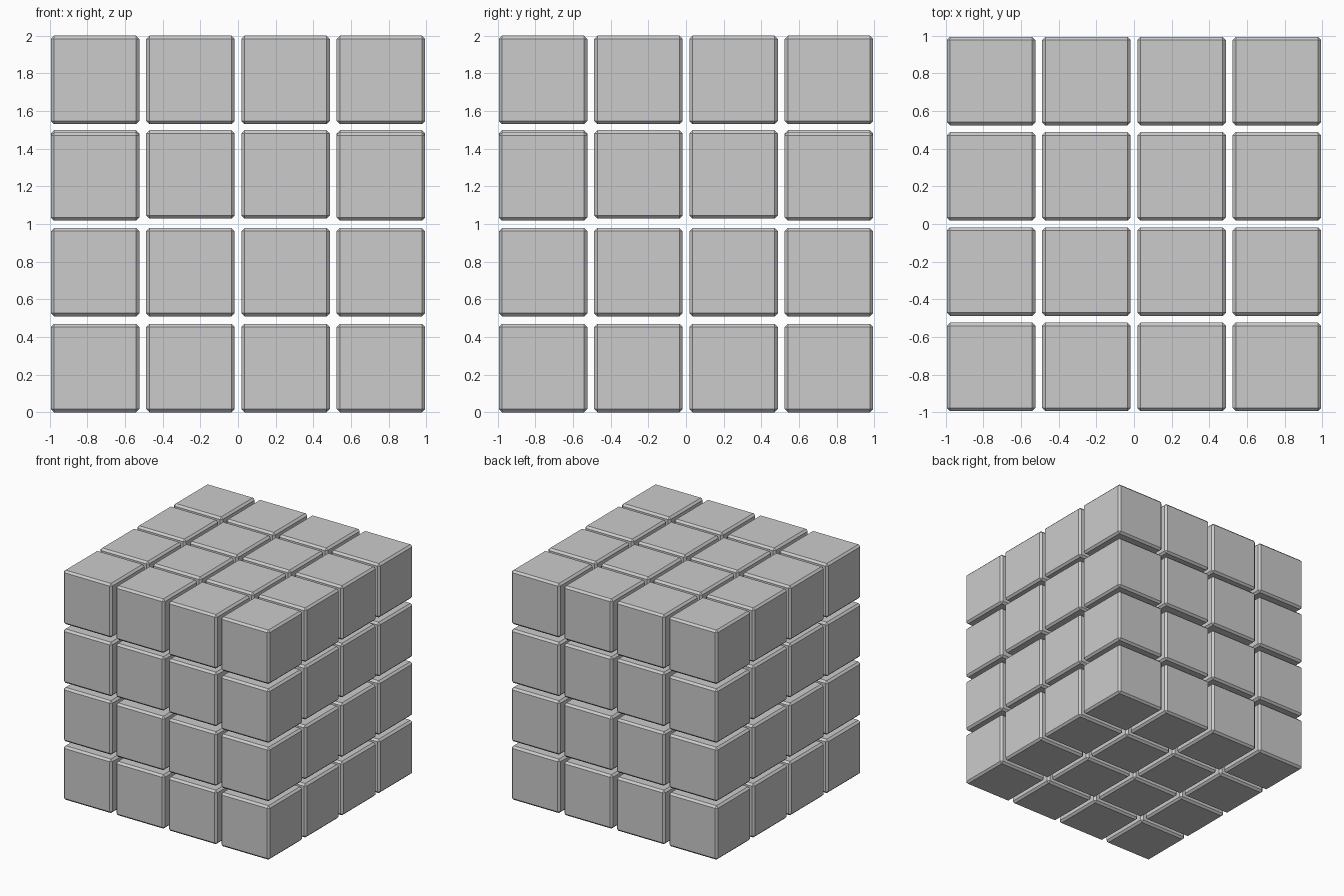
import bpy, bmesh

if "Cube" in bpy.data.objects:
    bpy.data.objects.remove(bpy.data.objects["Cube"])

SIZE = 0.47      # block edge length
BEVEL = 0.017    # flat chamfer on every edge
PITCH = 0.506    # horizontal spacing
ROW_Z = [0.235, 0.744, 1.263, 1.765]

# One chamfered block shared by the whole stack
bm = bmesh.new()
bmesh.ops.create_cube(bm, size=SIZE)
bmesh.ops.bevel(bm, geom=bm.edges[:], offset=BEVEL, segments=1,
                affect='EDGES', profile=0.5)
mesh = bpy.data.meshes.new("block")
bm.to_mesh(mesh)
bm.free()

# 4 x 4 x 4 stack of separate blocks
for k, z in enumerate(ROW_Z):
    for i in range(4):
        for j in range(4):
            block = bpy.data.objects.new(f"block_{k}_{i}_{j}", mesh)
            corner = i in (0, 3) and j in (0, 3)
            # corner blocks of the third row sit slightly lower
            drop = 0.01 if k == 2 and corner else 0.0
            block.location = ((i - 1.5) * PITCH, (j - 1.5) * PITCH, z - drop)
            bpy.context.collection.objects.link(block)
